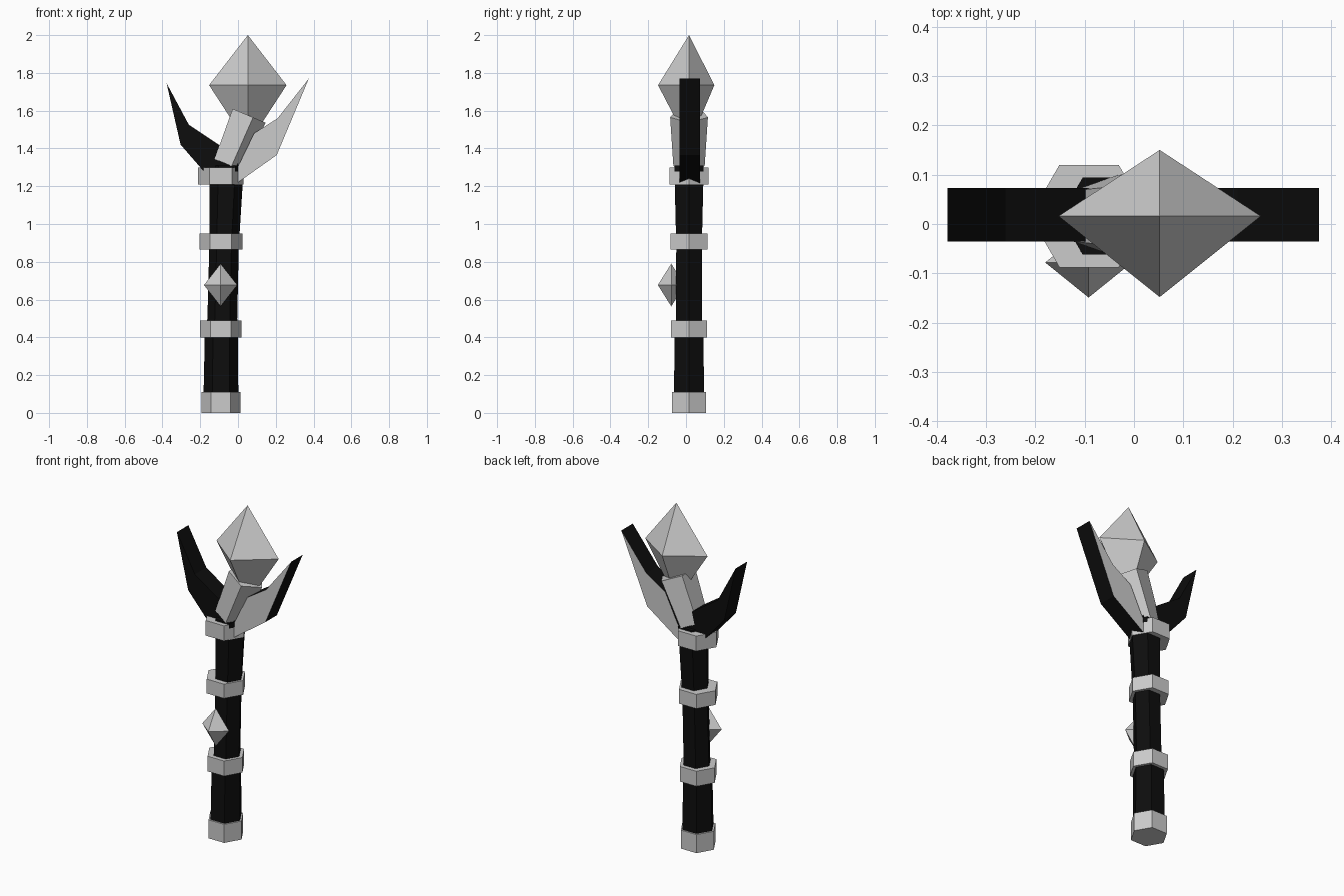
import bpy, bmesh, math
from mathutils import Vector

if "Cube" in bpy.data.objects:
    bpy.data.objects.remove(bpy.data.objects["Cube"])

YC = 0.016  # depth of the staff axis
dark = bpy.data.materials.new("dark")
dark.diffuse_color = (0.004, 0.004, 0.004, 1)
dark.use_nodes = True
dark.node_tree.nodes["Principled BSDF"].inputs["Base Color"].default_value = dark.diffuse_color
grey = bpy.data.materials.new("grey")
grey.diffuse_color = (0.8, 0.8, 0.8, 1)
grey.use_nodes = True
grey.node_tree.nodes["Principled BSDF"].inputs["Base Color"].default_value = grey.diffuse_color


def finish(name, bm, mats=()):
    bmesh.ops.recalc_face_normals(bm, faces=bm.faces)
    me = bpy.data.meshes.new(name)
    bm.to_mesh(me)
    bm.free()
    for m in mats:
        me.materials.append(m)
    ob = bpy.data.objects.new(name, me)
    bpy.context.collection.objects.link(ob)
    return ob


def tube(name, sections, sides, tilt=0.0, mats=()):
    """Loft of regular polygons; each section is (x, z, radius)."""
    bm = bmesh.new()
    rings = []
    for x, z, r in sections:
        ring = []
        for i in range(sides):
            a = 2 * math.pi * i / sides
            u = r * math.cos(a)
            ring.append(bm.verts.new((x + u * math.cos(tilt), YC + r * math.sin(a),
                                      z - u * math.sin(tilt))))
        rings.append(ring)
    for a, b in zip(rings, rings[1:]):
        for i in range(sides):
            j = (i + 1) % sides
            bm.faces.new((a[i], a[j], b[j], b[i]))
    bm.faces.new(rings[0])
    bm.faces.new(rings[-1])
    return finish(name, bm, mats)


def gem(name, centre, rx, front, back, up, down):
    """Four-sided double pyramid."""
    bm = bmesh.new()
    c = Vector(centre)
    belt = [bm.verts.new(c + Vector(o)) for o in
            ((rx, 0, 0), (0, back, 0), (-rx, 0, 0), (0, -front, 0))]
    for h in (up, -down):
        tip = bm.verts.new(c + Vector((0, 0, h)))
        for i in range(4):
            bm.faces.new((belt[i], belt[(i + 1) % 4], tip))
    return finish(name, bm)


def prong(name, outline, mats):
    """Flat outline in xz extruded in y; slot 0 = flat sides, slot 1 = rim."""
    bm = bmesh.new()
    face = bm.faces.new([bm.verts.new((x, -0.035, z)) for x, z in outline])
    ext = bmesh.ops.extrude_face_region(bm, geom=[face], use_keep_orig=True)
    bmesh.ops.translate(bm, vec=(0, 0.108, 0),
                        verts=[v for v in ext["geom"] if isinstance(v, bmesh.types.BMVert)])
    bm.normal_update()
    for f in bm.faces:
        f.material_index = 0 if abs(f.normal.y) > 0.5 else 1
    return finish(name, bm, mats)


# Shaft, slightly bent toward +x at the top
tube("shaft", [(-0.091, 0.02, 0.093), (-0.088, 0.40, 0.088), (-0.083, 0.50, 0.079),
               (-0.074, 0.88, 0.078), (-0.059, 1.31, 0.09)], 6, mats=[dark])

# Hexagonal collars
for i, (z0, z1, r) in enumerate([(0, 0.11, 0.103), (0.40, 0.49, 0.109),
                                 (0.865, 0.95, 0.114), (1.21, 1.30, 0.12)]):
    tube(f"collar_{i + 1}", [(-0.091, z0, r), (-0.091, z1, r)], 6)

# Leaning five-sided socket under the large crystal
tube("crystal_socket", [(-0.059, 1.317, 0.087), (0.05, 1.577, 0.105)], 5,
     tilt=math.atan2(0.109, 0.26))

# Crystals
gem("large_crystal", (0.052, YC, 1.735), 0.205, 0.164, 0.134, 0.265, 0.315)
gem("small_crystal", (-0.092, -0.078, 0.677), 0.088, 0.071, 0.071, 0.113, 0.113)

# Prongs
prong("right_prong", [(-0.04, 1.19), (0, 1.22), (0.205, 1.365), (0.375, 1.77),
                      (0.21, 1.56), (0.085, 1.48), (0.01, 1.325), (-0.04, 1.24)], [grey, dark])
prong("left_prong", [(-0.06, 1.2), (-0.182, 1.28), (-0.304, 1.42), (-0.378, 1.745),
                     (-0.26, 1.525), (-0.095, 1.415), (0.0, 1.32), (-0.01, 1.25)], [dark, dark])
